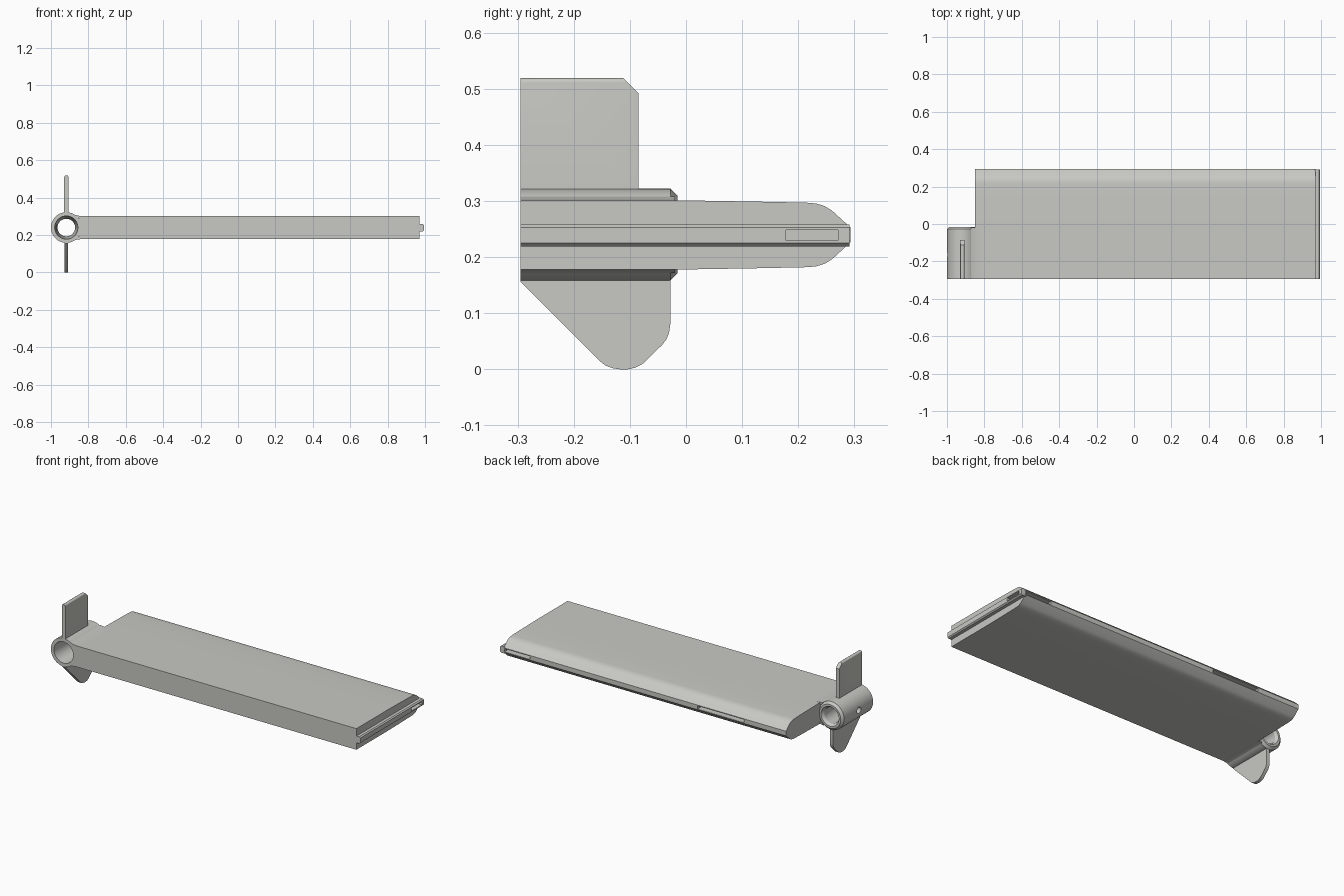
import bpy, bmesh, math
from mathutils import Vector

if "Cube" in bpy.data.objects:
    bpy.data.objects.remove(bpy.data.objects["Cube"])

CX, CZ = -0.918, 0.24          # barrel axis
FRONT = -0.295

mat = bpy.data.materials.new("light_grey")
mat.diffuse_color = (0.58, 0.58, 0.55, 1)
mat.use_nodes = True
mat.node_tree.nodes["Principled BSDF"].inputs["Base Color"].default_value = mat.diffuse_color


def finish(name, bm):
    bmesh.ops.recalc_face_normals(bm, faces=bm.faces)
    me = bpy.data.meshes.new(name)
    bm.to_mesh(me)
    bm.free()
    me.materials.append(mat)
    ob = bpy.data.objects.new(name, me)
    bpy.context.collection.objects.link(ob)
    return ob


def extrude(name, pts, axis, a, b, round_top=None):
    """Extrude a (y,z) profile along x, or an (x,z) profile along y."""
    bm = bmesh.new()
    put = (lambda p: (a, p[0], p[1])) if axis == 'x' else (lambda p: (p[0], a, p[1]))
    face = bm.faces.new([bm.verts.new(put(p)) for p in pts])
    ext = bmesh.ops.extrude_face_region(bm, geom=[face])
    step = Vector((b - a, 0, 0)) if axis == 'x' else Vector((0, b - a, 0))
    bmesh.ops.translate(bm, vec=step,
                        verts=[g for g in ext['geom'] if isinstance(g, bmesh.types.BMVert)])
    if round_top:
        edges = [e for e in bm.edges if all(v.co.z > round_top for v in e.verts)
                 and abs(e.verts[0].co.x - e.verts[1].co.x) < 1e-5]
        bmesh.ops.bevel(bm, geom=edges, offset=0.008, segments=4, profile=0.5, affect='EDGES')
    return finish(name, bm)


def lathe(name, profile, n=64):
    """Revolve a closed (radius, y) loop about the barrel axis."""
    bm = bmesh.new()
    rings = []
    for i in range(n):
        t = 2 * math.pi * i / n
        rings.append([bm.verts.new((CX + r * math.cos(t), y, CZ + r * math.sin(t)))
                      for r, y in profile])
    m = len(profile)
    for i in range(n):
        p, q = rings[i], rings[(i + 1) % n]
        for j in range(m):
            k = (j + 1) % m
            bm.faces.new((p[j], p[k], q[k], q[j]))
    return finish(name, bm)


def cut(ob, cutters):
    """Subtract the cutters, bake the result and remove them."""
    for c in cutters:
        c.hide_render = True
        mod = ob.modifiers.new("cut", 'BOOLEAN')
        mod.operation, mod.object, mod.solver = 'DIFFERENCE', c, 'EXACT'
    dg = bpy.context.evaluated_depsgraph_get()
    me = bpy.data.meshes.new_from_object(ob.evaluated_get(dg))
    ob.modifiers.clear()
    ob.data = me
    for c in cutters:
        bpy.data.objects.remove(c)


def box(name, x, y, z):
    return extrude(name, [(y[0], z[0]), (y[1], z[0]), (y[1], z[1]), (y[0], z[1])], 'x', *x)


# blade: flat slab with rounded, tapered rear edge
upper = [(FRONT, 0.301), (0.0, 0.301), (0.12, 0.299), (0.215, 0.297), (0.232, 0.2955),
         (0.247, 0.291), (0.26, 0.283), (0.293, 0.253)]
lower = [(y, 2 * CZ - z - 0.001) for y, z in reversed(upper)]
blade = extrude("blade", upper + lower, 'x', -0.85, 0.97)

# tongue along the outer end
tongue = extrude("tongue", [(0.965, 0.219), (0.988, 0.219), (0.995, 0.225), (0.995, 0.253),
                            (0.988, 0.258), (0.965, 0.258)], 'y', FRONT, 0.291)

# slots in the rear edge
cut(blade, [box("slot_a", (0.8, 1.1), (0.178, 0.4), (0.23, 0.248)),
            box("slot_b", (-0.58, -0.28), (0.178, 0.4), (0.23, 0.248))])
cut(tongue, [box("slot_c", (0.8, 1.1), (0.178, 0.271), (0.23, 0.248))])

# hollow barrel with chamfered rear and a small side hole
barrel = lathe("barrel", [(0.062, FRONT), (0.082, FRONT), (0.082, -0.028), (0.069, -0.015),
                          (0.057, -0.015), (0.047, -0.03), (0.047, -0.06)])
hole = [(-0.165 + 0.018 * math.cos(i * math.pi / 12), CZ + 0.018 * math.sin(i * math.pi / 12))
        for i in range(24)]
cut(barrel, [extrude("side_hole", hole, 'x', -1.05, -0.93)])

# fillets joining barrel and blade, above and below
for side, s in (("upper", 1), ("lower", -1)):
    pts = [(-0.872, 0.068), (-0.858, 0.0640), (-0.84, 0.0620), (-0.82, 0.0610),
           (-0.82, 0.05), (-0.858, 0.05)]
    extrude(side + "_fillet", [(x, CZ + s * z) for x, z in pts], 'y', FRONT, -0.02)

# upright tab with one clipped corner and rounded top
extrude("upper_tab", [(FRONT, 0.312), (-0.085, 0.312), (-0.085, 0.492), (-0.112, 0.519),
                      (FRONT, 0.519)], 'x', CX - 0.011, CX + 0.011, round_top=0.51)

# lower fin with rounded tip
extrude("lower_fin", [(FRONT, 0.168), (FRONT, 0.156), (-0.155, 0.016), (-0.144, 0.007),
                      (-0.131, 0.002), (-0.118, 0), (-0.104, 0), (-0.09, 0.003),
                      (-0.077, 0.01), (-0.042, 0.044), (-0.034, 0.055), (-0.03, 0.066),
                      (-0.028, 0.08), (-0.028, 0.168)], 'x', CX - 0.01, CX + 0.01)

# smooth shading that keeps hard edges
bpy.ops.object.select_all(action='DESELECT')
for ob in bpy.context.scene.objects:
    ob.select_set(True)
    bpy.context.view_layer.objects.active = ob
bpy.ops.object.shade_smooth_by_angle(angle=math.radians(28))
